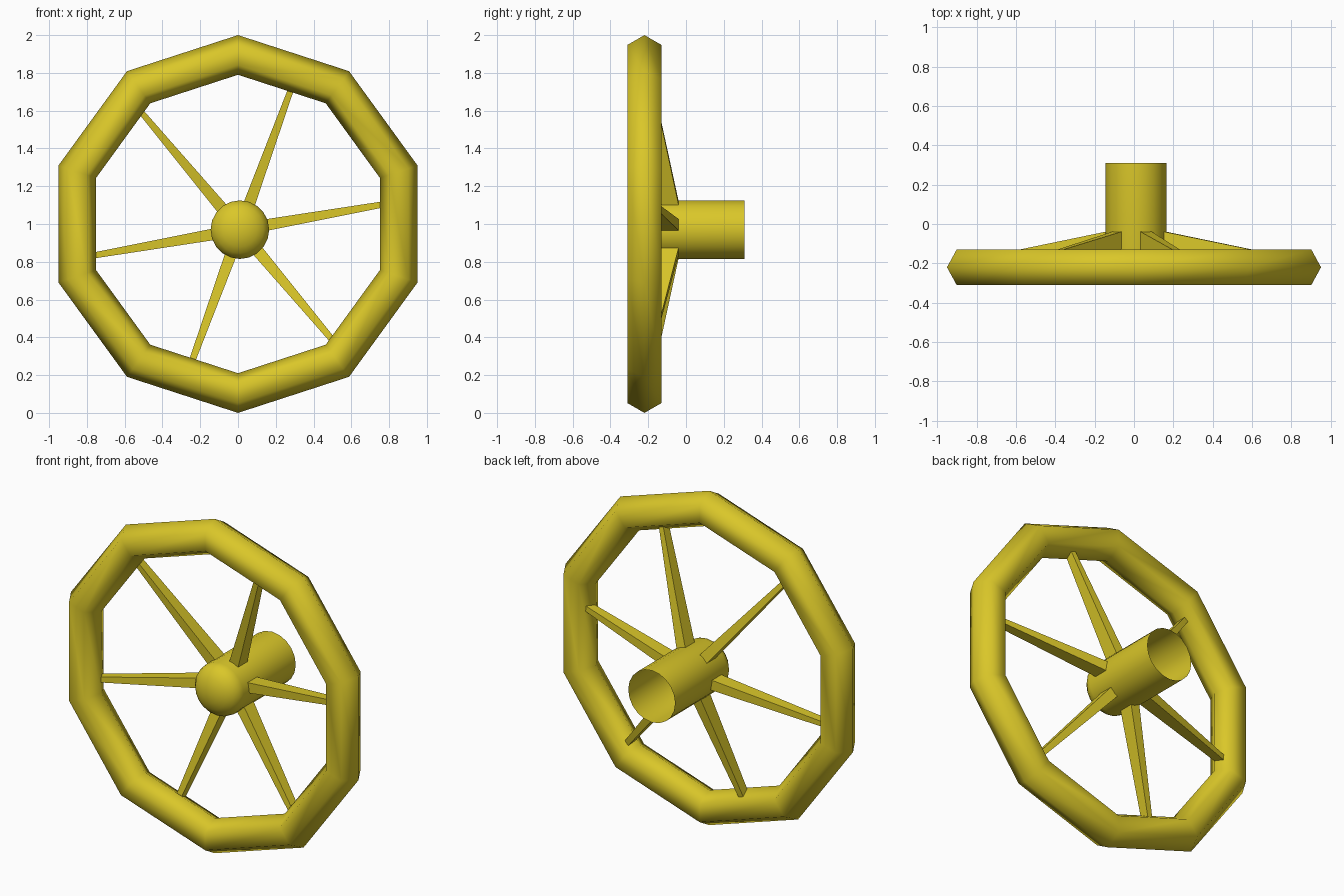
import bpy, bmesh
from math import radians, pi, sin, cos
from mathutils import Matrix, Vector

cube = bpy.data.objects.get("Cube")
if cube:
    bpy.data.objects.remove(cube, do_unlink=True)

yellow = bpy.data.materials.new("yellow_paint")
yellow.use_nodes = True
yellow.diffuse_color = (0.70, 0.57, 0.022, 1)
yellow.node_tree.nodes["Principled BSDF"].inputs["Base Color"].default_value = (0.70, 0.57, 0.022, 1)

HUB = Vector((0.01, 0, 0.97))
HUB_RADIUS = 0.155


def make_object(name, bm, smooth):
    bmesh.ops.recalc_face_normals(bm, faces=bm.faces)
    mesh = bpy.data.meshes.new(name)
    bm.to_mesh(mesh)
    bm.free()
    for face in mesh.polygons:
        face.use_smooth = smooth
    mesh.materials.append(yellow)
    obj = bpy.data.objects.new(name, mesh)
    bpy.context.collection.objects.link(obj)
    return obj


# Ten-sided rim with a hexagonal section
bpy.ops.mesh.primitive_torus_add(
    major_segments=10, minor_segments=6, major_radius=0.895, minor_radius=0.105,
    location=(0, -0.22, 1), rotation=(pi / 2, radians(18), 0))
rim = bpy.context.object
rim.name = "rim"
rim.data.materials.append(yellow)
bpy.ops.object.shade_smooth()

# Hub: tube open at the back, with a rounded nose at the front
bm = bmesh.new()
profile = [(HUB_RADIUS, 0.31)]
for i in range(6):
    a = i * pi / 10
    profile.append((HUB_RADIUS * cos(a), -0.18 - 0.1 * sin(a)))
profile[-1] = (0, -0.28)
verts = [bm.verts.new(HUB + Vector((r, y, 0))) for r, y in profile]
edges = [bm.edges.new(pair) for pair in zip(verts, verts[1:])]
bmesh.ops.spin(bm, geom=verts + edges, cent=HUB, axis=(0, 1, 0),
               angle=2 * pi, steps=20, use_merge=True)
bmesh.ops.remove_doubles(bm, verts=bm.verts, dist=0.0005)
make_object("hub", bm, True)

# Six tapered spokes that slant forward from the hub to the rim
for i in range(6):
    bm = bmesh.new()
    bmesh.ops.create_cube(bm, size=1)
    for v in bm.verts:
        outer = v.co.x > 0
        v.co.x = 0.82 if outer else 0.13
        v.co.y = v.co.y * (0.05 if outer else 0.09) + (-0.2 if outer else -0.08)
        v.co.z *= 0.03 if outer else 0.062
    turn = Matrix.Rotation(-radians(10 + 60 * i), 4, "Y")
    bmesh.ops.transform(bm, matrix=Matrix.Translation(HUB) @ turn, verts=bm.verts)
    make_object(f"spoke_{i + 1}", bm, False)
